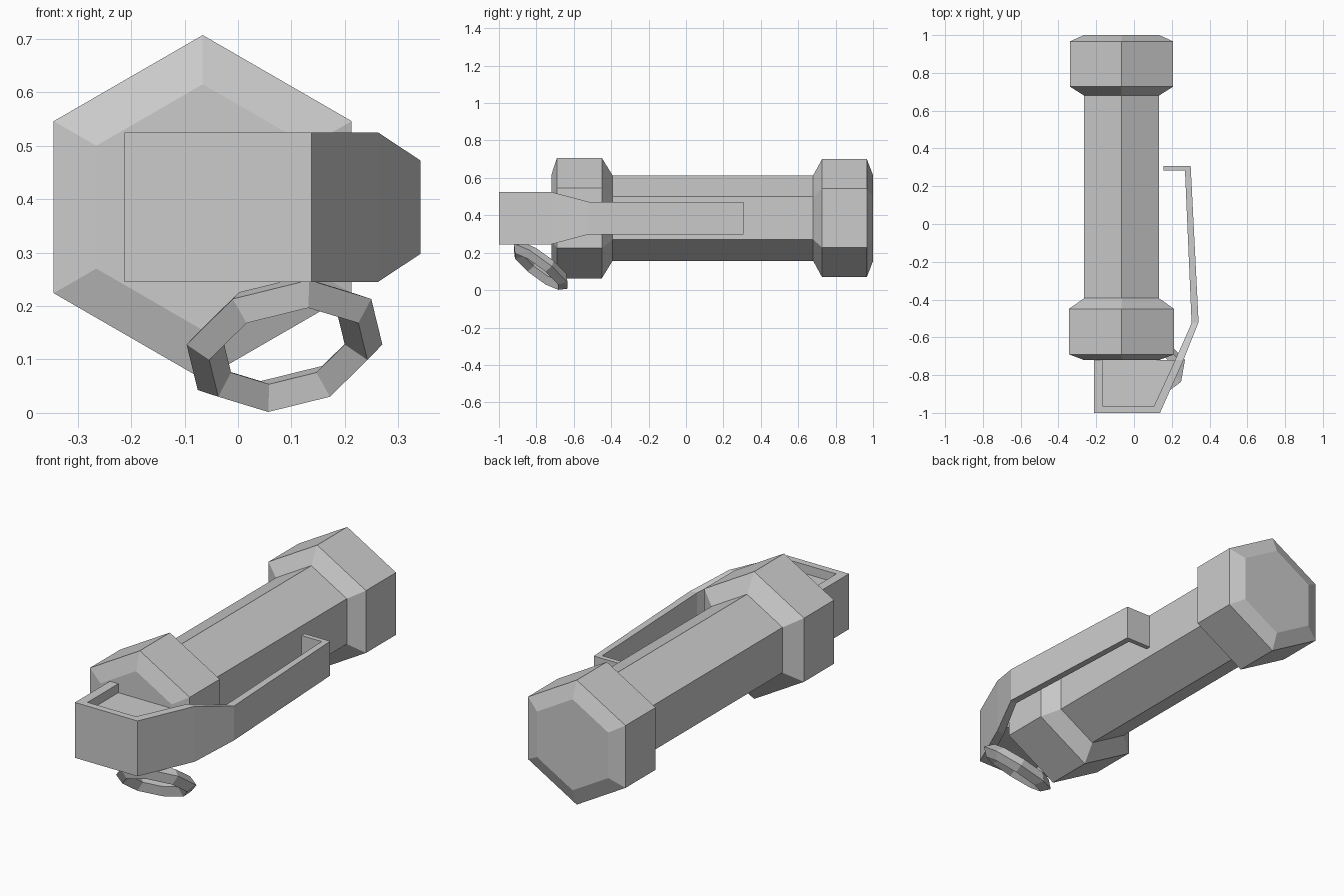
import bpy, bmesh
from math import cos, sin, pi
from mathutils import Vector

if "Cube" in bpy.data.objects:
    bpy.data.objects.remove(bpy.data.objects["Cube"])


def loft(name, rings, closed=False):
    """Skin equal-sized point rings with quads; cap the ends unless closed."""
    bm = bmesh.new()
    rows = [[bm.verts.new(p) for p in ring] for ring in rings]
    n = len(rows[0])
    pairs = list(zip(rows, rows[1:]))
    if closed:
        pairs.append((rows[-1], rows[0]))
    else:
        bm.faces.new(rows[0])
        bm.faces.new(rows[-1])
    for a, b in pairs:
        for i in range(n):
            j = (i + 1) % n
            bm.faces.new((a[i], a[j], b[j], b[i]))
    bmesh.ops.recalc_face_normals(bm, faces=bm.faces)
    mesh = bpy.data.meshes.new(name)
    bm.to_mesh(mesh)
    bm.free()
    obj = bpy.data.objects.new(name, mesh)
    bpy.context.collection.objects.link(obj)
    return obj


# Six-sided body: (y, radius) profile with a wide collar at each end
CX, CZ = -0.066, 0.385
profile = [(-0.72, 0.23), (-0.69, 0.322), (-0.45, 0.322), (-0.393, 0.229),
           (0.68, 0.229), (0.727, 0.315), (0.967, 0.315), (1.0, 0.23)]
loft("hex_body", [[(CX + r * sin(k * pi / 3), y, CZ + r * cos(k * pi / 3))
                   for k in range(6)] for y, r in profile])

# Bent strap lever: outer xy, inner xy, half height
lever = [((-0.212, -0.72), (-0.165, -0.72), 0.14),
         ((-0.212, -1.0), (-0.165, -0.965), 0.14),
         ((0.138, -1.0), (0.105, -0.965), 0.14),
         ((0.262, -0.72), (0.218, -0.72), 0.14),
         ((0.342, -0.52), (0.305, -0.525), 0.087),
         ((0.30, 0.308), (0.27, 0.283), 0.087),
         ((0.157, 0.308), (0.157, 0.283), 0.087)]
loft("lever", [[(*o, CZ - h), (*o, CZ + h), (*i, CZ + h), (*i, CZ - h)]
               for o, i, h in lever])

# Block filling the lever's front end, set just below its rim
block = [(-0.165, -0.965), (0.105, -0.965), (0.218, -0.72), (-0.165, -0.72)]
loft("front_block", [[(x, y, z) for x, y in block] for z in (0.29, 0.48)])

# Tilted eight-sided pull ring with a diamond section
centre = Vector((0.087, -0.777, 0.128))
u = Vector((-0.148, -0.048, 0)).normalized()
v = Vector((-0.0375, 0.1154, -0.0974)).normalized()
w = u.cross(v)
R, r = 0.1556, 0.037
rings = []
for k in range(8):
    d = u * cos(k * pi / 4) + v * sin(k * pi / 4)
    rings.append([centre + d * (R + r * cos(m * pi / 2)) + w * r * sin(m * pi / 2)
                  for m in range(4)])
loft("pull_ring", rings, closed=True)
